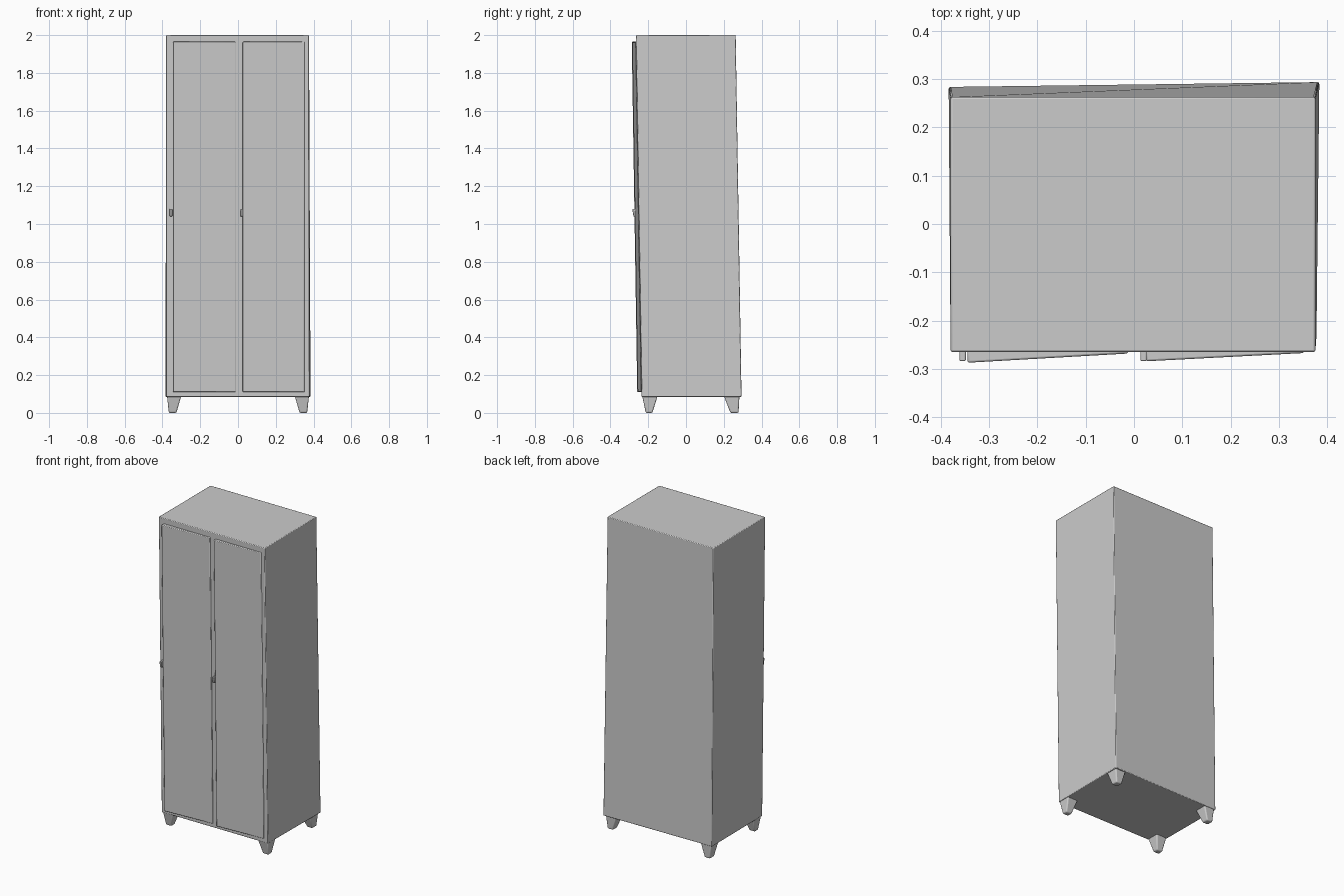
import bpy, bmesh
from mathutils import Vector

if "Cube" in bpy.data.objects:
    bpy.data.objects.remove(bpy.data.objects["Cube"])

BASE, TOP = 0.085, 2.0


def solid(name, bottom, top, bevel=0.0, segments=2):
    """Eight-cornered solid from two matching counter-clockwise quads."""
    bm = bmesh.new()
    lo = [bm.verts.new(p) for p in bottom]
    hi = [bm.verts.new(p) for p in top]
    bm.faces.new(lo[::-1])
    bm.faces.new(hi)
    for i in range(4):
        j = (i + 1) % 4
        bm.faces.new((lo[i], lo[j], hi[j], hi[i]))
    bmesh.ops.recalc_face_normals(bm, faces=bm.faces[:])
    mesh = bpy.data.meshes.new(name)
    bm.to_mesh(mesh)
    bm.free()
    obj = bpy.data.objects.new(name, mesh)
    bpy.context.collection.objects.link(obj)
    if bevel:
        mod = obj.modifiers.new("soft_edges", 'BEVEL')
        mod.width, mod.segments = bevel, segments
    bpy.context.view_layer.objects.active = obj
    obj.select_set(True)
    bpy.ops.object.shade_smooth_by_angle()
    obj.select_set(False)
    return obj


def quad(x0, x1, y0, y1, z):
    return [(x0, y0, z), (x1, y0, z), (x1, y1, z), (x0, y1, z)]


def front(z):
    """Depth of the slightly leaning cabinet front at height z."""
    return -0.235 - 0.03 * (z - BASE) / (TOP - BASE)


# Cabinet body, leaning a little towards the front
solid("cabinet_body",
      [(-0.38, front(BASE), BASE), (0.378, front(BASE), BASE),
       (0.384, 0.294, BASE), (-0.384, 0.284, BASE)],
      quad(-0.38, 0.376, front(TOP), 0.263, TOP), 0.004)


# Doors: thin wedges standing proud at their left edge
def door(name, x0, x1, z0, z1, proud_left, proud_right):
    def ring(z):
        f = front(z)
        return [(x0, f - proud_left, z), (x1, f - proud_right, z),
                (x1, f + 0.01, z), (x0, f + 0.01, z)]
    solid(name, ring(z0), ring(z1), 0.004)


door("left_door", -0.345, -0.012, 0.11, 1.965, 0.023, 0.004)
door("right_door", 0.025, 0.352, 0.11, 1.965, 0.020, 0.003)

# Small door catches at mid height
for name, x in (("left_catch", -0.355), ("right_catch", 0.02)):
    f = front(1.06)
    solid(name, quad(x - 0.007, x + 0.007, f - 0.028, f + 0.01, 1.04),
          quad(x - 0.007, x + 0.007, f - 0.034, f + 0.01, 1.08), 0.003)

# Tapered feet at the four corners
for side, sx in (("left", -1), ("right", 1)):
    for end, y_top, y_low in (("front", (-0.232, -0.15), (-0.213, -0.178)),
                              ("back", (0.2, 0.283), (0.235, 0.278))):
        xt = sorted((sx * 0.300, sx * 0.376))
        xl = sorted((sx * 0.326, sx * 0.366))
        solid(f"{end}_{side}_foot", quad(*xl, *y_low, 0.0),
              quad(*xt, *y_top, BASE + 0.006), 0.007, 3)
